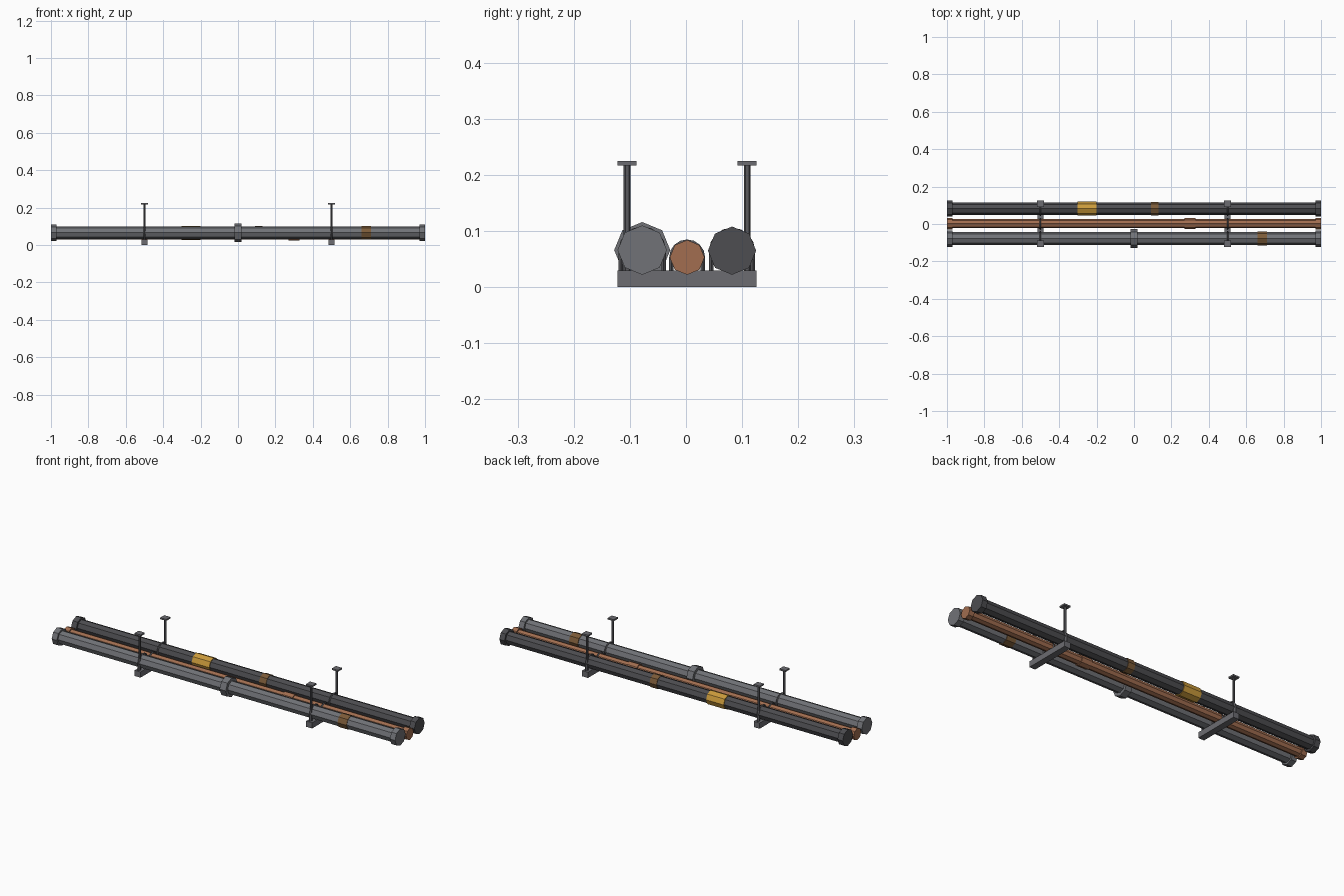
import bpy, math
from mathutils import Vector

if "Cube" in bpy.data.objects:
    bpy.data.objects.remove(bpy.data.objects["Cube"])


def material(name, rgb):
    m = bpy.data.materials.new(name)
    m.diffuse_color = (*rgb, 1)
    m.use_nodes = True
    m.node_tree.nodes["Principled BSDF"].inputs["Base Color"].default_value = m.diffuse_color
    return m


STEEL = material("grey_steel", (0.165, 0.17, 0.185))
DARK = material("dark_iron", (0.075, 0.075, 0.082))
COPPER = material("copper", (0.36, 0.155, 0.08))
YELLOW = material("yellow_band", (0.6, 0.33, 0.045))
RUST = material("rust", (0.2, 0.105, 0.04))
BRACKET = material("bracket_grey", (0.15, 0.15, 0.165))
ROD = material("rod_grey", (0.1, 0.1, 0.11))


def finish(name, mat):
    o = bpy.context.object
    o.name = name
    o.data.materials.append(mat)
    return o


def tube(name, x0, x1, y, z, r, mat):
    """Eight-sided cylinder along x with a corner pointing up."""
    bpy.ops.mesh.primitive_cylinder_add(vertices=8, radius=r, depth=x1 - x0,
                                        location=((x0 + x1) / 2, y, z),
                                        rotation=(0, math.pi / 2, 0))
    return finish(name, mat)


def box(name, center, size, mat):
    bpy.ops.mesh.primitive_cube_add(size=1, location=center)
    o = finish(name, mat)
    o.scale = size
    return o


def u_bolt(name, x, y, z, r):
    """Thin strap over a pipe with legs down to the support bar."""
    pts = [(x, y - r, 0.025)]
    pts += [(x, y - r * math.cos(a), z + r * math.sin(a))
            for a in (i * math.pi / 8 for i in range(9))]
    pts.append((x, y + r, 0.025))
    c = bpy.data.curves.new(name, 'CURVE')
    c.dimensions = '3D'
    c.bevel_depth = 0.004
    c.bevel_resolution = 0
    c.use_fill_caps = True
    s = c.splines.new('POLY')
    s.points.add(len(pts) - 1)
    for p, co in zip(s.points, pts):
        p.co = (*co, 1)
        
    s.use_smooth = False
    o = bpy.data.objects.new(name, c)
    c.materials.append(ROD)
    bpy.context.collection.objects.link(o)


# Pipes with end caps: name, y, z, radius, cap radius, colour
PIPES = [("steel_pipe", -0.078, 0.066, 0.034, 0.044, STEEL),
         ("copper_pipe", 0.002, 0.053, 0.024, 0.031, COPPER),
         ("iron_pipe", 0.082, 0.065, 0.033, 0.043, DARK)]
for name, y, z, r, cap, mat in PIPES:
    tube(name, -0.99, 0.99, y, z, r, mat)
    tube(name + "_left_cap", -1, -0.97, y, z, cap, mat)
    tube(name + "_right_cap", 0.97, 1, y, z, cap, mat)
    for x in (-0.5, 0.5):
        u_bolt(name + "_u_bolt", x, y, z, r + 0.004)

# Couplings and wrapped bands
tube("steel_coupling", -0.018, 0.018, -0.078, 0.066, 0.05, STEEL)
tube("copper_coupling", 0.27, 0.33, 0.002, 0.053, 0.029, COPPER)
tube("yellow_marker", -0.302, -0.2, 0.082, 0.065, 0.037, YELLOW)
tube("iron_rust_band", 0.09, 0.13, 0.082, 0.065, 0.036, RUST)
tube("steel_rust_band", 0.66, 0.712, -0.078, 0.066, 0.037, RUST)

# Trapeze hangers
for x in (-0.5, 0.5):
    box("support_bar", (x, 0.002, 0.015), (0.034, 0.248, 0.03), BRACKET)
    for y in (-0.105, 0.109):
        bpy.ops.mesh.primitive_cylinder_add(vertices=6, radius=0.006, depth=0.2,
                                            location=(x, y, 0.12))
        finish("hanger_rod", ROD)
        box("ceiling_plate", (x, y, 0.221), (0.036, 0.034, 0.008), BRACKET)
